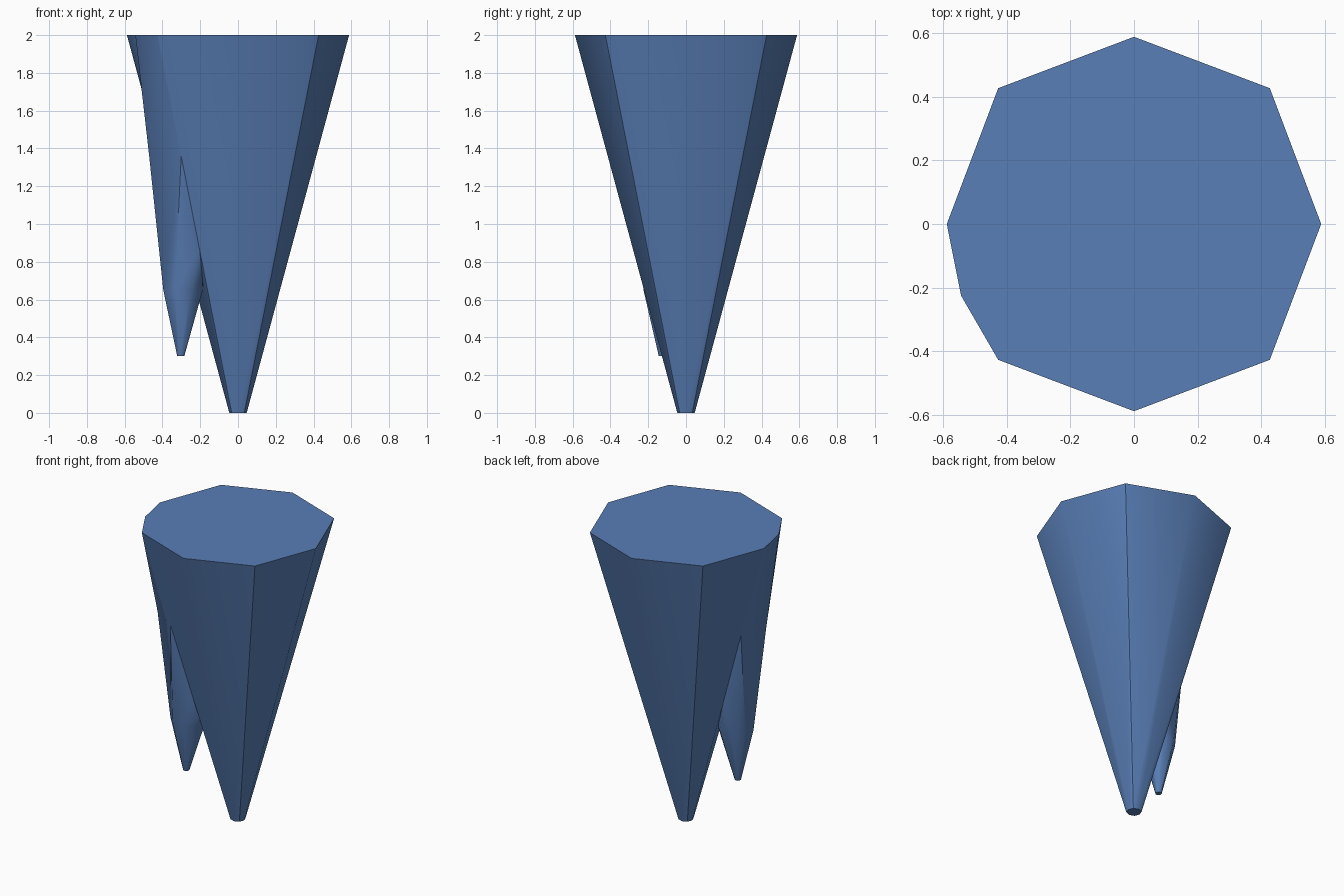
import bpy, bmesh, math
from mathutils import Vector

if "Cube" in bpy.data.objects:
    bpy.data.objects.remove(bpy.data.objects["Cube"])

H = 2.0
SPIKE = math.radians(202.5)   # direction of the side spike

rock = bpy.data.materials.new("blue_rock")
rock.diffuse_color = (0.10, 0.21, 0.47, 1)
rock.use_nodes = True
rock.node_tree.nodes["Principled BSDF"].inputs["Base Color"].default_value = rock.diffuse_color


def main_point(i, z):
    """Point on corner line i of the eight-sided main cone."""
    r = (0.046 + (0.588 - 0.046) * z / H) * (1.026 if i % 2 else 1.0)
    a = i * math.pi / 4
    return Vector((r * math.cos(a), r * math.sin(a), z))


def spike_point(along, z):
    """Point at a distance from the axis in the spike's direction."""
    return Vector((along * math.cos(SPIKE), along * math.sin(SPIKE), z))


def spike_ring(along, r, z):
    """Octagon whose first corner points outward."""
    c = spike_point(along, z)
    return [c + Vector((r * math.cos(SPIKE + k * math.pi / 4),
                        r * math.sin(SPIKE + k * math.pi / 4), 0)) for k in range(8)]


bm = bmesh.new()

# main hanging cone
low = [bm.verts.new(main_point(i, 0)) for i in range(8)]
high = [bm.verts.new(main_point(i, H)) for i in range(8)]
for i in range(8):
    j = (i + 1) % 8
    bm.faces.new((low[i], low[j], high[j], high[i]))
bm.faces.new(low[::-1])

# side spike: tip, shoulder, then corners that meet the main cone
tip = [bm.verts.new(p) for p in spike_ring(0.328, 0.02, 0.3)]
shoulder = [bm.verts.new(p) for p in spike_ring(0.315, 0.113, 0.65)]
join = [spike_point(0.509, 1.36),
        main_point(5, 1.36), main_point(5, 0.86), main_point(5, 0.70).lerp(main_point(4, 0.70), 0.25),
        spike_point(0.2, 0.67),
        main_point(4, 0.70).lerp(main_point(5, 0.70), 0.25), main_point(4, 0.86), main_point(4, 1.36)]
join = [bm.verts.new(p) for p in join]
bm.faces.new(tip[::-1])
for a, b in ((tip, shoulder), (shoulder, join)):
    for i in range(8):
        j = (i + 1) % 8
        bm.faces.new((a[i], a[j], b[j], b[i]))

# ridge where the spike blends into the main cone, up to the flat top
ridge = bm.verts.new(spike_point(0.588, H))
bm.faces.new((join[7], join[0], ridge, high[4]))
bm.faces.new((join[0], join[1], high[5], ridge))
bm.faces.new(high[:5] + [ridge] + high[5:])

me = bpy.data.meshes.new("stalactite")
bm.to_mesh(me)
bm.free()
me.materials.append(rock)
ob = bpy.data.objects.new("stalactite", me)
bpy.context.collection.objects.link(ob)
bpy.context.view_layer.objects.active = ob
ob.select_set(True)
bpy.ops.object.shade_smooth_by_angle(angle=math.radians(45))
